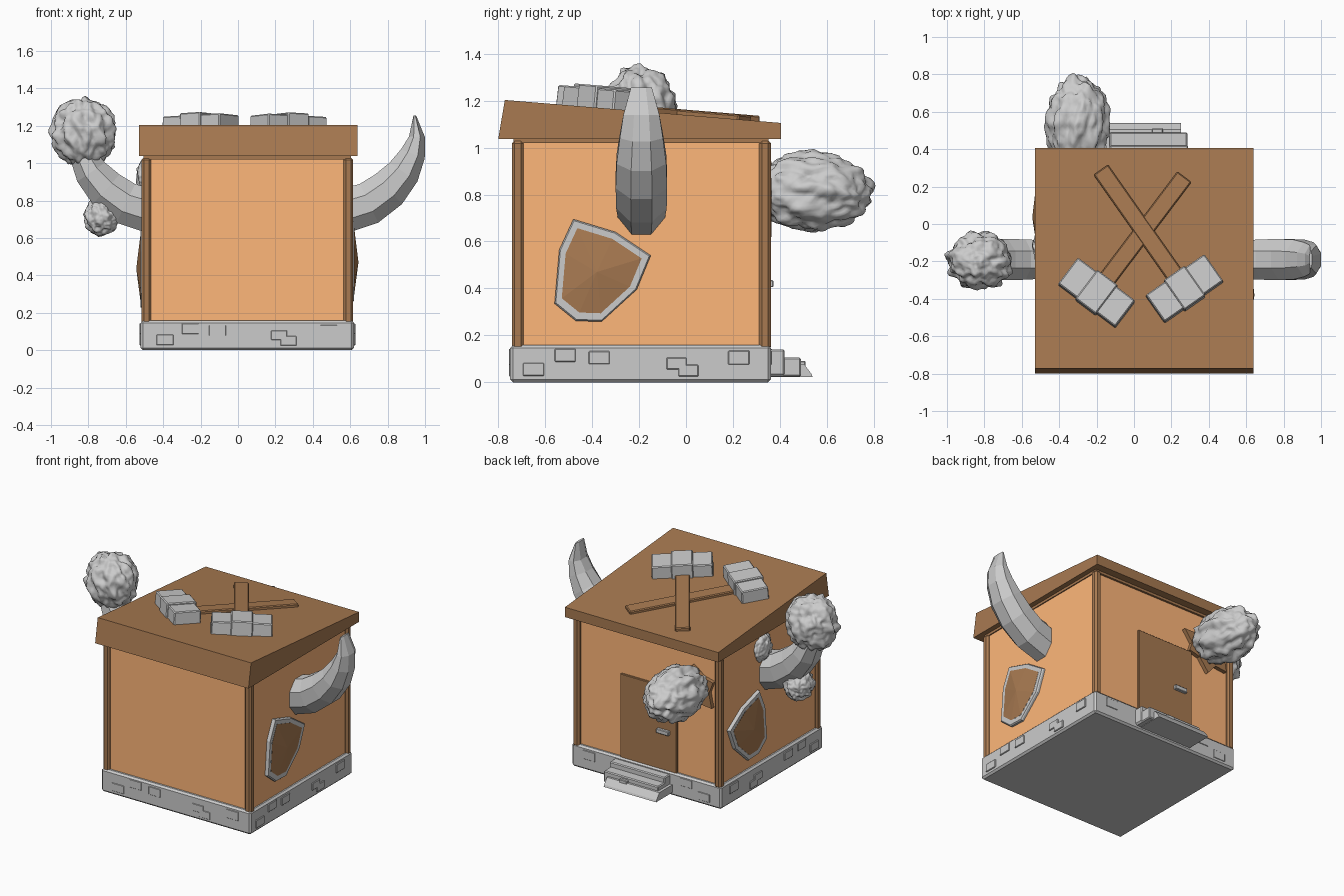
import bpy, bmesh, math
from mathutils import Vector, Matrix, noise

if "Cube" in bpy.data.objects:
    bpy.data.objects.remove(bpy.data.objects["Cube"])


def material(name, rgb):
    m = bpy.data.materials.new(name)
    m.diffuse_color = (*rgb, 1)
    m.use_nodes = True
    m.node_tree.nodes["Principled BSDF"].inputs["Base Color"].default_value = m.diffuse_color
    return m


WALL = material("light_wood", (1.0, 0.474, 0.193))
WOOD = material("dark_wood", (0.393, 0.195, 0.083))


def finish(name, bm, mat=None, smooth=False):
    bmesh.ops.recalc_face_normals(bm, faces=bm.faces)
    me = bpy.data.meshes.new(name)
    bm.to_mesh(me)
    bm.free()
    ob = bpy.data.objects.new(name, me)
    bpy.context.collection.objects.link(ob)
    if mat:
        me.materials.append(mat)
    if smooth:
        for p in me.polygons:
            p.use_smooth = True
    return ob


def add_box(bm, lo, hi, bevel=0.0, matrix=Matrix(), taper=1.0):
    """Box between two corners; taper scales the top face."""
    lo, hi = Vector(lo), Vector(hi)
    mid, size = (lo + hi) / 2, hi - lo
    vs = bmesh.ops.create_cube(bm, size=1)["verts"]
    for v in vs:
        k = taper if v.co.z > 0 else 1
        v.co = matrix @ (mid + Vector((v.co.x * size.x * k, v.co.y * size.y * k, v.co.z * size.z)))
    if bevel:
        edges = list({e for v in vs for e in v.link_edges})
        bmesh.ops.bevel(bm, geom=edges, offset=bevel, segments=1, affect='EDGES')


def box(name, lo, hi, mat=None, bevel=0.0, matrix=Matrix(), taper=1.0):
    bm = bmesh.new()
    add_box(bm, lo, hi, bevel, matrix, taper)
    return finish(name, bm, mat)


def loft(name, rings, mat=None):
    """Skin a list of equal-length point rings and cap both ends."""
    bm = bmesh.new()
    loops = [[bm.verts.new(p) for p in r] for r in rings]
    n = len(loops[0])
    for a, b in zip(loops, loops[1:]):
        for i in range(n):
            j = (i + 1) % n
            bm.faces.new((a[i], a[j], b[j], b[i]))
    bm.faces.new(loops[0])
    bm.faces.new(loops[-1])
    return finish(name, bm, mat)


# House body, foundation and sloping roof
box("walls", (-0.498, -0.725, 0.1), (0.598, 0.338, 1.06), WALL)
box("foundation", (-0.52, -0.75, 0), (0.62, 0.362, 0.158), bevel=0.012)
roof = [(-0.80, 1.037), (-0.772, 1.203), (0.405, 1.105), (0.405, 1.037)]
loft("roof", [[(x, y, z) for y, z in roof] for x in (-0.53, 0.64)], WOOD)
box("roof_beam", (-0.505, -0.735, 1.02), (0.605, 0.352, 1.04), WOOD)

# Corner posts
for i, (x, y) in enumerate([(-0.49, -0.717), (0.59, -0.717), (-0.49, 0.337), (0.59, 0.337)]):
    box(f"corner_post_{i}", (x - 0.025, y - 0.025, 0.14), (x + 0.025, y + 0.025, 1.03), WOOD, 0.012)

# Raised stones on each side of the foundation: (along, height, width, tall)
stones = [(-0.65, 0.055, 0.09, 0.055), (-0.515, 0.115, 0.09, 0.055), (-0.37, 0.105, 0.09, 0.055),
          (-0.04, 0.08, 0.085, 0.05), (0.01, 0.05, 0.085, 0.05), (0.225, 0.105, 0.09, 0.06)]
bm = bmesh.new()
for u, z, w, h in stones:
    for x in (0.617, -0.517):
        add_box(bm, (x - 0.01, u - w / 2, z - h / 2), (x + 0.01, u + w / 2, z + h / 2), 0.003)
    c = u + 0.26
    for y in (-0.742, 0.354):
        if y < 0 or not -0.15 < c < 0.3:
            add_box(bm, (c - w / 2, y - 0.012, z - h / 2), (c + w / 2, y + 0.012, z + h / 2), 0.002)
finish("foundation_stones", bm)

# Back door, handle and steps
box("door", (-0.175, 0.32, 0.14), (0.255, 0.352, 0.73), WOOD, 0.003)
box("door_handle", (-0.125, 0.34, 0.405), (-0.03, 0.372, 0.435), None, 0.004)
box("step_top", (-0.13, 0.34, 0.03), (0.29, 0.42, 0.14), bevel=0.006)
box("step_middle", (-0.13, 0.34, 0.025), (0.285, 0.49, 0.105), bevel=0.006)
steps = [(0.34, 0.022), (0.54, 0.022), (0.535, 0.035), (0.505, 0.075), (0.34, 0.075)]
loft("step_bottom", [[(x, y, z) for y, z in steps] for x in (-0.15, 0.25)])
box("step_stone", (0.095, 0.46, 0.06), (0.155, 0.51, 0.09), bevel=0.004)

# Horns: (x, z, radius in plane, radius in depth), mirrored about the house centre
horn = [(0.56, 0.742, 0.118, 0.10), (0.70, 0.785, 0.115, 0.108), (0.805, 0.86, 0.107, 0.11),
        (0.885, 0.952, 0.09, 0.106), (0.935, 1.05, 0.068, 0.092), (0.957, 1.14, 0.043, 0.077),
        (0.945, 1.255, 0.007, 0.045)]
for side, name in ((1, "horn_right"), (-1, "horn_left")):
    rings = []
    for k, (x, z, r, d) in enumerate(horn):
        p, q = horn[max(k - 1, 0)], horn[min(k + 1, len(horn) - 1)]
        t = Vector((q[0] - p[0], q[1] - p[1])).normalized()
        ring = []
        for i in range(8):
            a = math.tau * (i + 0.5) / 8
            s, c = math.sin(a) * r * 1.08, math.cos(a) * d * 1.08
            ring.append((0.05 + side * (x - t.y * s - 0.05), -0.19 + c, z + t.x * s))
        rings.append(ring)
    loft(name, rings)

# Shields on both side walls: grey rim around a faceted wooden boss
outline = [(-0.48, 0.695), (-0.30, 0.64), (-0.15, 0.54), (-0.21, 0.395), (-0.36, 0.258),
           (-0.47, 0.262), (-0.56, 0.335), (-0.54, 0.565)]
mid = Vector((-0.38, 0.47))
for side, name, dy, dz in ((1, "right", 0, 0), (-1, "left", 0.415, -0.035)):
    def at(p, scale, x):
        q = mid + (Vector(p) - mid) * scale
        return (0.05 + side * (x - 0.05), q.x + dy, q.y + dz)
    loft(f"shield_rim_{name}", [[at(p, s, x) for p in outline]
         for s, x in ((1, 0.59), (1, 0.612), (0.97, 0.62), (0.83, 0.62), (0.81, 0.605))])
    # facets meeting at the middle of the boss
    bm = bmesh.new()
    rim = [bm.verts.new(at(p, 0.83, 0.621)) for p in outline]
    tip = bm.verts.new(at(mid, 1, 0.644))
    for i in range(8):
        bm.faces.new((rim[i], rim[(i + 1) % 8], tip))
    bm.faces.new(rim)
    finish(f"shield_boss_{name}", bm, WOOD)

# Crossed hammers lying on the roof slope
slope = Matrix.Rotation(-math.atan(0.0833), 4, 'X')
for name, hx, hy, ang, lift in (("left", -0.20, -0.37, -37, 0.0), ("right", 0.27, -0.348, 35, 0.003)):
    z = 1.203 - (hy + 0.772) * 0.0833
    m = Matrix.Translation((hx, hy, z)) @ slope @ Matrix.Rotation(math.radians(ang), 4, 'Z')
    bm = bmesh.new()
    add_box(bm, (-0.193, -0.09, -0.02), (-0.05, 0.09, 0.083), 0.006, m, 0.97)
    add_box(bm, (0.05, -0.09, -0.02), (0.193, 0.09, 0.083), 0.006, m, 0.97)
    add_box(bm, (-0.07, -0.10, -0.02), (0.07, 0.10, 0.095), 0.006, m, 0.97)
    finish(f"hammer_head_{name}", bm)
    box(f"hammer_handle_{name}", (-0.047, 0.0, -0.01), (0.047, 0.78, 0.02 + lift), WOOD, 0.006, m)


def shrub(name, centre, radii, axis, ribs, seed):
    """Lumpy mass with ribs running around the given axis."""
    bm = bmesh.new()
    bmesh.ops.create_icosphere(bm, subdivisions=5, radius=1)
    u, w = [i for i in range(3) if i != axis]
    off = Vector((seed * 7.3, seed * 3.1, seed))
    for v in bm.verts:
        p = v.co.copy()
        ang = math.atan2(p[w], p[u])
        flat = 1 - p[axis] ** 2
        k = 0.97 + 0.05 * flat * math.sin(ribs * ang + 4 * p[axis])
        k += 0.12 * noise.noise(p * 2.6 + off) + 0.09 * noise.noise(p * 6 + off)
        v.co = Vector(centre) + Vector(p[i] * radii[i] * k for i in range(3))
    return finish(name, bm, smooth=True)


# Lumpy foliage: on the left horn tip, below it, at its root, and on the back wall
shrub("foliage_top", (-0.825, -0.195, 1.165), (0.174, 0.155, 0.185), 2, 11, 1)
shrub("foliage_low", (-0.728, -0.19, 0.715), (0.094, 0.10, 0.105), 2, 9, 2)
shrub("foliage_root", (-0.48, -0.12, 0.93), (0.065, 0.095, 0.10), 2, 7, 3)
shrub("foliage_back", (-0.30, 0.535, 0.812), (0.17, 0.26, 0.168), 1, 9, 4)

# Jagged wooden plaque behind the back foliage
plaque = [(-0.11, 0.87), (-0.17, 0.79), (-0.15, 0.73), (-0.23, 0.71), (-0.30, 0.62), (-0.36, 0.69),
          (-0.45, 0.68), (-0.43, 0.78), (-0.46, 0.86), (-0.38, 0.88), (-0.30, 0.94), (-0.22, 0.87)]
loft("back_plaque", [[(x, y, z) for x, z in plaque] for y in (0.33, 0.365)], WOOD)
